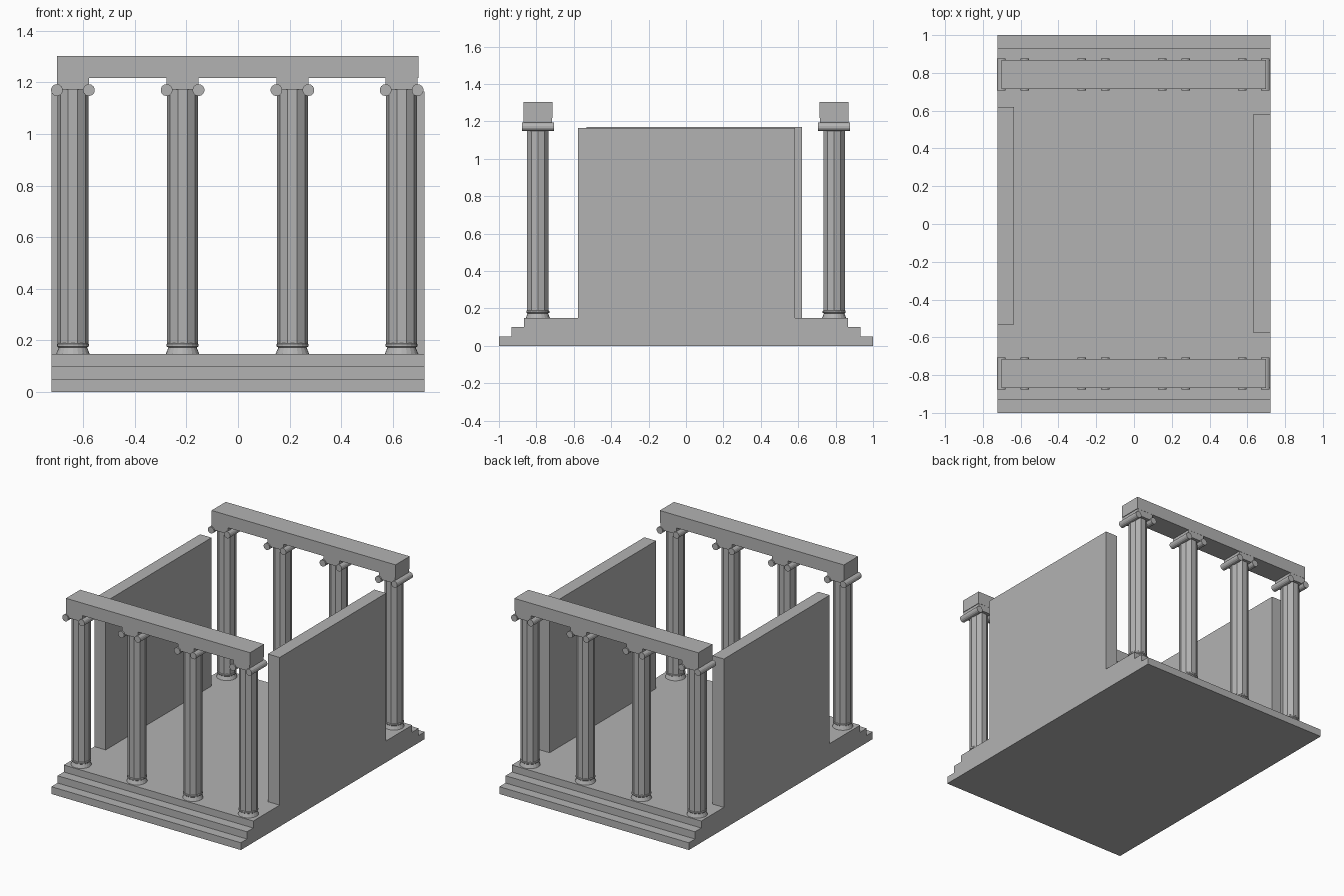
import bpy, bmesh, math
from mathutils import Matrix

cube = bpy.data.objects.get("Cube")
if cube:
    bpy.data.objects.remove(cube, do_unlink=True)

stone = bpy.data.materials.new("grey_stone")
stone.use_nodes = True
GREY = (0.45, 0.45, 0.45, 1)
stone.diffuse_color = GREY
stone.node_tree.nodes["Principled BSDF"].inputs["Base Color"].default_value = GREY


def finish(name, bm):
    bmesh.ops.recalc_face_normals(bm, faces=bm.faces)
    mesh = bpy.data.meshes.new(name)
    bm.to_mesh(mesh)
    bm.free()
    mesh.materials.append(stone)
    ob = bpy.data.objects.new(name, mesh)
    bpy.context.scene.collection.objects.link(ob)
    return ob


def add_box(bm, x, y, z):
    """Box from (min, max) ranges."""
    size = [b - a for a, b in (x, y, z)]
    mid = [(a + b) / 2 for a, b in (x, y, z)]
    bmesh.ops.create_cube(bm, size=1, matrix=Matrix.Translation(mid) @ Matrix.Diagonal((*size, 1)))


def box(name, x, y, z):
    bm = bmesh.new()
    add_box(bm, x, y, z)
    return finish(name, bm)


def add_lathe(bm, profile, sides):
    """Capped faceted solid through (radius, z) points."""
    rings = [[bm.verts.new((r * math.cos(math.tau * i / sides), r * math.sin(math.tau * i / sides), z))
              for i in range(sides)] for r, z in profile]
    for low, high in zip(rings, rings[1:]):
        for i in range(sides):
            j = (i + 1) % sides
            bm.faces.new((low[i], low[j], high[j], high[i]))
    bm.faces.new(rings[0])
    bm.faces.new(rings[-1])


# Stepped platform: one side profile swept across the width
half = [(1, 0), (1, 0.05), (0.933, 0.05), (0.933, 0.1), (0.865, 0.1), (0.865, 0.148)]
outline = half + [(-y, z) for y, z in reversed(half)]
bm = bmesh.new()
face = bm.faces.new([bm.verts.new((-0.722, y, z)) for y, z in outline])
sweep = bmesh.ops.extrude_face_region(bm, geom=[face])
bmesh.ops.translate(bm, vec=(1.444, 0, 0), verts=[v for v in sweep["geom"] if isinstance(v, bmesh.types.BMVert)])
finish("stepped_platform", bm)

# Side walls, slightly offset from each other
box("left_wall", (0.632, 0.722), (-0.578, 0.582), (0.14, 1.165))
box("right_wall", (-0.722, -0.635), (-0.533, 0.619), (0.14, 1.17))

# Column parts share one mesh each
bm = bmesh.new()
add_lathe(bm, [(0.06, 0.18), (0.06, 1.18)], 10)
shaft = finish("column_shaft", bm)

bm = bmesh.new()
add_lathe(bm, [(0.066, 0.145), (0.055, 0.172), (0.062, 0.177), (0.062, 0.185), (0.057, 0.19)], 20)
base = finish("column_base", bm)

bm = bmesh.new()
add_box(bm, (-0.062, 0.062), (-0.076, 0.076), (1.172, 1.22))
for side in (-1, 1):
    spin = Matrix.Translation((side * 0.062, 0, 1.17)) @ Matrix.Rotation(math.pi / 2, 4, 'X')
    bmesh.ops.create_cone(bm, cap_ends=True, segments=14, radius1=0.023, radius2=0.023, depth=0.17, matrix=spin)
capital = finish("column_capital", bm)

# Two colonnades, each carrying a beam
first = True
for row, y in (("front", -0.792), ("back", 0.792)):
    for x in (-0.64, -0.215, 0.211, 0.634):
        for part in (shaft, base, capital):
            ob = part
            if not first:
                ob = part.copy()
                bpy.context.scene.collection.objects.link(ob)
            ob.location = (x, y, 0)
        first = False
    box(row + "_beam", (-0.702, 0.7), (y - 0.077, y + 0.077), (1.217, 1.303))
